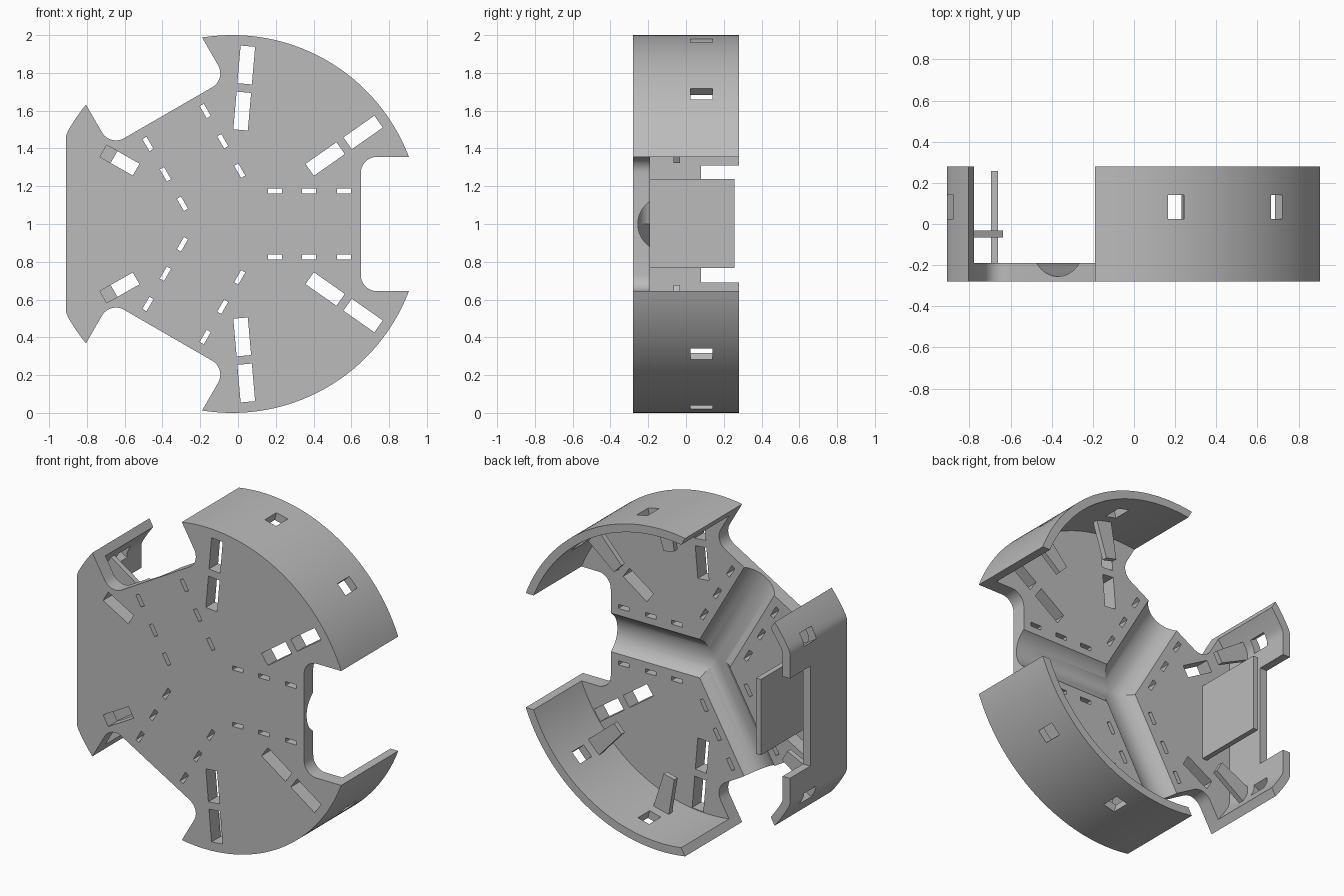
import bpy, bmesh
from math import sin, cos, asin, pi, radians
from mathutils import Matrix, Vector

if "Cube" in bpy.data.objects:
    bpy.data.objects.remove(bpy.data.objects["Cube"], do_unlink=True)

CX, CZ = -0.03, 1.0            # hub of the disc
FRONT, FLOOR, RIM = -0.28, -0.19, 0.28
HALF_NOTCH, NOTCH_U, FILLET = 0.355, 0.68, 0.085
ARMS = (0, 120, 240)           # directions of the three notches

grey = bpy.data.materials.new("plain_grey")
grey.use_nodes = True
grey.diffuse_color = (0.5, 0.5, 0.5, 1)
grey.node_tree.nodes["Principled BSDF"].inputs["Base Color"].default_value = (0.5, 0.5, 0.5, 1)


def polar(angle, u, v=0.0):
    """Point on the disc: u along the given direction, v across it."""
    a = radians(angle)
    return CX + u * cos(a) - v * sin(a), CZ + u * sin(a) + v * cos(a)


def add_object(name, bm):
    bmesh.ops.recalc_face_normals(bm, faces=bm.faces)
    mesh = bpy.data.meshes.new(name)
    bm.to_mesh(mesh)
    bm.free()
    mesh.materials.append(grey)
    obj = bpy.data.objects.new(name, mesh)
    bpy.context.collection.objects.link(obj)
    return obj


def prisms(name, outlines, y0, y1):
    """Extrude each outline from y0 to y1."""
    bm = bmesh.new()
    for pts in outlines:
        face = bm.faces.new([bm.verts.new((x, y0, z)) for x, z in pts])
        ext = bmesh.ops.extrude_face_region(bm, geom=[face])["geom"]
        moved = [g for g in ext if isinstance(g, bmesh.types.BMVert)]
        bmesh.ops.translate(bm, verts=moved, vec=(0, y1 - y0, 0))
    return add_object(name, bm)


def bar(angle, u0, u1, w0, w1=None, v=0.0):
    """Straight or tapered four-sided outline along a direction."""
    w1 = w0 if w1 is None else w1
    return [polar(angle, u0, v - w0 / 2), polar(angle, u1, v - w1 / 2),
            polar(angle, u1, v + w1 / 2), polar(angle, u0, v + w0 / 2)]


def cut(obj, cutter):
    mod = obj.modifiers.new("cut", "BOOLEAN")
    mod.operation, mod.solver, mod.object = "DIFFERENCE", "EXACT", cutter
    graph = bpy.context.evaluated_depsgraph_get()
    mesh = bpy.data.meshes.new_from_object(obj.evaluated_get(graph))
    obj.modifiers.clear()
    obj.data = mesh
    bpy.data.objects.remove(cutter, do_unlink=True)


def rim_arc(middle, radius, flat_x, steps=48):
    """Arc between two notches; the left side is cut flat at flat_x."""
    half = 60 - asin(HALF_NOTCH / radius) * 180 / pi
    pts = [polar(middle - half + 2 * half * i / steps, radius) for i in range(steps + 1)]
    return [(max(x, flat_x), z) for x, z in pts]


def notch(arm):
    """Inner edge of a notch with rounded corners."""
    corner = []
    for i in range(9):
        t = pi / 2 + pi / 2 * i / 8
        corner.append((NOTCH_U + FILLET + FILLET * cos(t),
                       HALF_NOTCH - FILLET + FILLET * sin(t)))
    lower = [polar(arm, u, -v) for u, v in corner]
    upper = [polar(arm, u, v) for u, v in reversed(corner)]
    return lower + upper


# Base plate outline: notch, arc, notch, arc ...
outline = []
for arm in ARMS:
    outline += notch(arm) + rim_arc(arm + 60, 1.0, -0.91)
plate = prisms("base_plate", [outline], FRONT, FLOOR)

# Round channels running from the hub to each notch
for arm in ARMS:
    a = radians(arm)
    along = Vector((cos(a), 0, sin(a)))
    bm = bmesh.new()
    place = (Matrix.Translation(Vector((CX, -0.112, CZ)) + along * 0.5)
             @ along.to_track_quat("Z", "Y").to_matrix().to_4x4())
    bmesh.ops.create_cone(bm, cap_ends=True, segments=96, radius1=0.143,
                          radius2=0.143, depth=1.0, matrix=place)
    cut(plate, add_object("channel_cutter", bm))

# Slots through the plate
slots = []
for arm in ARMS:
    for u in (0.225, 0.405, 0.59):
        for v in (-0.175, 0.175):
            slots.append(bar(arm, u - 0.037, u + 0.037, 0.025, v=v))
for angle in (35, 85, -35, -85):
    slots += [bar(angle, 0.5, 0.7, 0.077), bar(angle, 0.745, 0.945, 0.077)]
for angle in (150.5, 209.5):
    slots.append(bar(angle, 0.585, 0.785, 0.072))
cut(plate, prisms("slot_cutter", slots, FRONT - 0.1, FLOOR + 0.1))

# Rim walls with windows and inward pegs
walls = []
for name, middle, spread in (("upper", 60, 16.4), ("left", 180, 29.7), ("lower", 300, 16.4)):
    ring = rim_arc(middle, 1.0, -0.91) + rim_arc(middle, 0.95, -0.86)[::-1]
    wall = prisms(name + "_wall", [ring], FLOOR, RIM)
    angles = (middle - spread, middle + spread)
    cut(wall, prisms("window_cutter", [bar(a, 0.8, 1.1, 0.08) for a in angles], 0.025, 0.14))
    prisms(name + "_pegs", [bar(a, 0.72, 0.96, 0.075, 0.11) for a in angles], -0.065, -0.032)
    walls.append(wall)

# Wide opening in the flat side wall
opening = [(-1.0, 0.69), (-0.8, 0.69), (-0.8, 1.31), (-1.0, 1.31)]
cut(walls[1], prisms("opening_cutter", [opening], 0.08, 0.4))

# Square upright panel inside the flat side
prisms("upright_panel", [[(-0.695, 0.767), (-0.662, 0.767),
                          (-0.662, 1.238), (-0.695, 1.238)]], FLOOR - 0.01, 0.257)

# Smooth curves, keep edges sharp
bpy.ops.object.select_all(action="DESELECT")
for obj in [plate] + walls:
    obj.select_set(True)
bpy.context.view_layer.objects.active = plate
bpy.ops.object.shade_smooth_by_angle(angle=radians(25))
